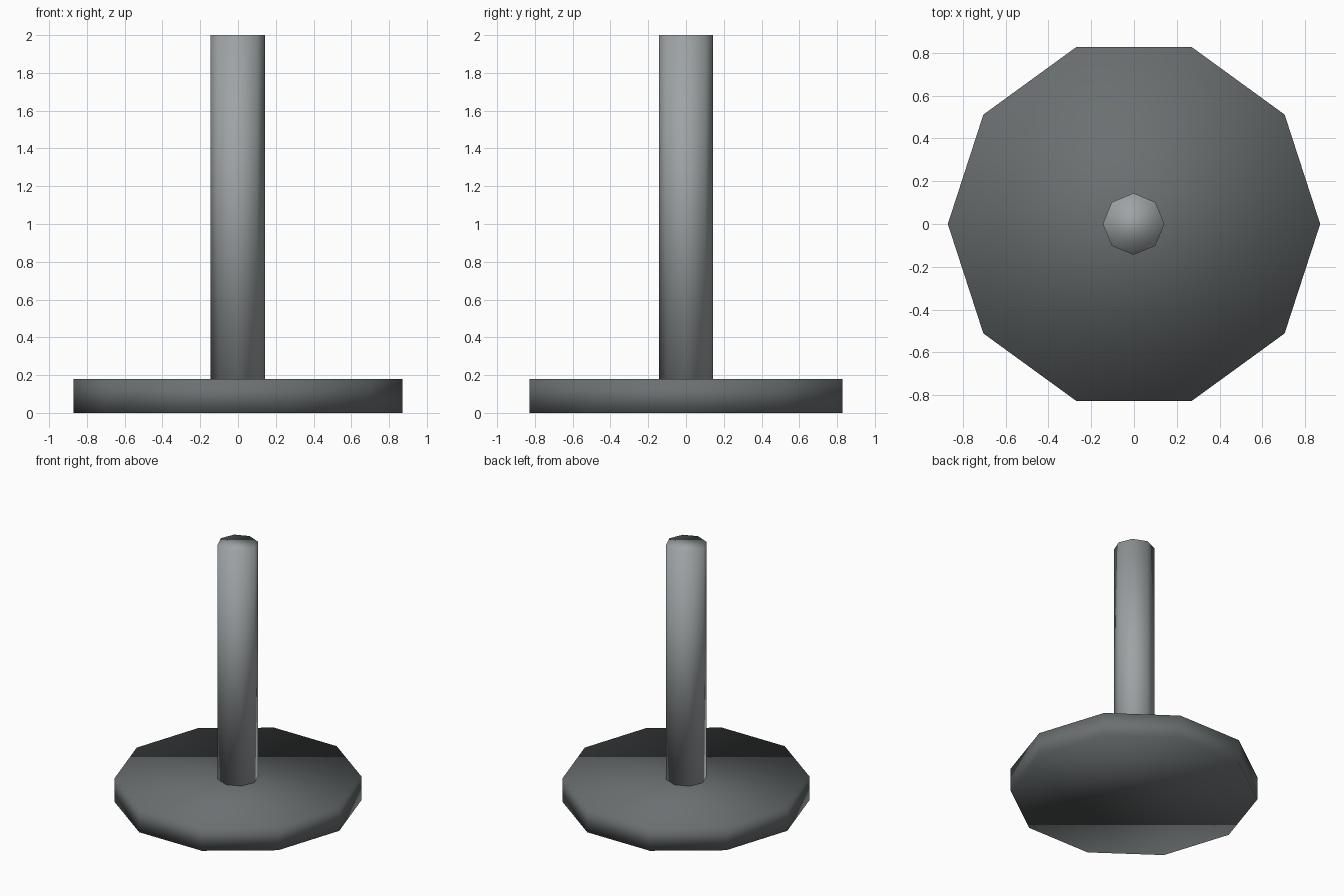
import bpy

cube = bpy.data.objects.get("Cube")
if cube:
    bpy.data.objects.remove(cube, do_unlink=True)


def make_material(name, rgb):
    mat = bpy.data.materials.new(name)
    mat.use_nodes = True
    colour = (*rgb, 1.0)
    mat.diffuse_color = colour
    mat.node_tree.nodes["Principled BSDF"].inputs["Base Color"].default_value = colour
    return mat


def make_prism(name, sides, radius, bottom, top, mat, x=0.0):
    """Upright smooth-shaded prism with a corner on the x axis."""
    bpy.ops.mesh.primitive_cylinder_add(
        vertices=sides, radius=radius, depth=top - bottom,
        end_fill_type='NGON', location=(x, 0, (bottom + top) / 2))
    obj = bpy.context.object
    obj.name = name
    # Even side counts divisible by four already have corners on x
    if sides % 4:
        obj.rotation_euler.z = 1.5707963
        bpy.ops.object.transform_apply(location=False, rotation=True, scale=False)
    obj.data.materials.append(mat)
    bpy.ops.object.shade_smooth()
    return obj


dark_grey = make_material("dark grey", (0.145, 0.16, 0.165))
light_grey = make_material("light grey", (0.34, 0.365, 0.375))

# Wide ten-sided foot
make_prism("base_plate", 10, 0.87, 0.0, 0.18, dark_grey)

# Eight-sided upright standing on the foot
make_prism("post", 8, 0.144, 0.18, 2.0, light_grey, x=-0.002)
